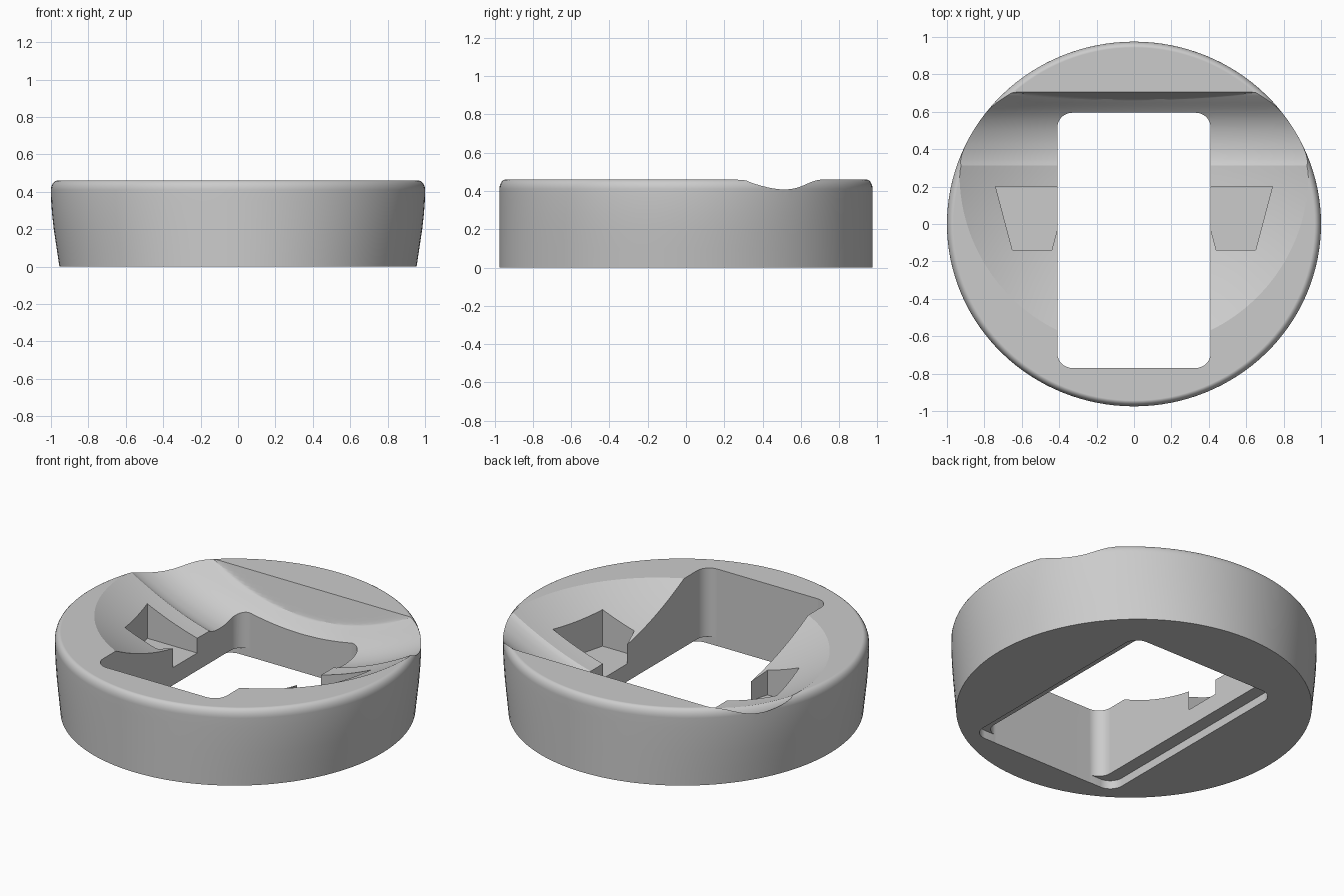
import bpy, bmesh, math
from mathutils import Vector

if "Cube" in bpy.data.objects:
    bpy.data.objects.remove(bpy.data.objects["Cube"])

TOP = 0.46

grey = bpy.data.materials.new("neutral_grey")
grey.use_nodes = True
grey.diffuse_color = (0.6, 0.6, 0.6, 1)
grey.node_tree.nodes["Principled BSDF"].inputs["Base Color"].default_value = (0.6, 0.6, 0.6, 1)


def new_object(name, bm):
    bmesh.ops.recalc_face_normals(bm, faces=bm.faces)
    mesh = bpy.data.meshes.new(name)
    bm.to_mesh(mesh)
    bm.free()
    mesh.materials.append(grey)
    obj = bpy.data.objects.new(name, mesh)
    bpy.context.collection.objects.link(obj)
    return obj


def loft(name, rings):
    """Skin equal-length closed rings and cap both ends."""
    bm = bmesh.new()
    loops = [[bm.verts.new(p) for p in ring] for ring in rings]
    for a, b in zip(loops, loops[1:]):
        for i in range(len(a)):
            j = (i + 1) % len(a)
            bm.faces.new((a[i], a[j], b[j], b[i]))
    bm.faces.new(loops[0])
    bm.faces.new(loops[-1])
    return new_object(name, bm)


def prism(name, outline, z0, z1):
    return loft(name, [[(x, y, z) for x, y in outline] for z in (z0, z1)])


def rounded_rect(x0, x1, y0, y1, r, steps=8):
    pts = []
    corners = ((x1 - r, y1 - r), (x0 + r, y1 - r), (x0 + r, y0 + r), (x1 - r, y0 + r))
    for q, (cx, cy) in enumerate(corners):
        for i in range(steps + 1):
            a = (q + i / steps) * math.pi / 2
            pts.append((cx + r * math.cos(a), cy + r * math.sin(a)))
    return pts


def ellipse(rx, ry, z, n=128):
    return [(rx * math.cos(2 * math.pi * i / n), ry * math.sin(2 * math.pi * i / n), z)
            for i in range(n)]


# Body: round foot flaring sideways to a rounded top rim
profile = [(0, 0.955, 0.975), (0.1, 0.97, 0.975), (0.2, 0.985, 0.975),
           (0.28, 0.994, 0.975), (0.35, 0.999, 0.975)]
for i in range(7):
    a = i / 6 * math.pi / 2
    inset = 0.035 * (1 - math.cos(a))
    profile.append((TOP - 0.05 + 0.05 * math.sin(a), 1 - inset, 0.975 - 0.9 * inset))
body = loft("ring_body", [ellipse(rx, ry, z) for z, rx, ry in profile])

# Dish surface: shallow bowl, cross trough behind it, steep back wall
TROUGH = [(0.3, 0.192), (0.36, 0.17), (0.45, 0.168), (0.53, 0.187),
          (0.6, 0.228), (0.67, 0.3), (0.72, 0.345)]


def trough_height(y):
    for (y0, h0), (y1, h1) in zip(TROUGH, TROUGH[1:]):
        if y <= y1:
            t = (y - y0) / (y1 - y0)
            return h0 + (h1 - h0) * t
    return TROUGH[-1][1]


def smooth_trough(y):
    return sum(trough_height(max(0.3, y + d * 0.015)) for d in range(-2, 3)) / 5


def dish_height(x, y):
    if y < 0.315:
        return 0.19 + 0.31 * (x * x + (y - 0.27) ** 2)
    z = 0.31 * x * x + smooth_trough(y)
    return max(z, TOP + 0.001 - (0.705 - y) * 4.3)


def span(a, b, n):
    return [a + (b - a) * i / n for i in range(n + 1)]


ys = span(-0.8, 0.314, 28) + span(0.33, 0.65, 20) + span(0.655, 0.705, 12)
xs = span(-1.1, 1.1, 56)
bm = bmesh.new()
grid = [[bm.verts.new((x, y, dish_height(x, y))) for x in xs] for y in ys]
for r0, r1 in zip(grid, grid[1:]):
    for i in range(len(xs) - 1):
        bm.faces.new((r0[i], r0[i + 1], r1[i + 1], r1[i]))
border = [e for e in bm.edges if e.is_boundary]
walls = bmesh.ops.extrude_edge_only(bm, edges=border)["geom"]
for v in walls:
    if isinstance(v, bmesh.types.BMVert):
        v.co.z = 1.5
bmesh.ops.holes_fill(bm, edges=[e for e in bm.edges if e.is_boundary], sides=0)
cutters = [new_object("dish_cutter", bm)]

# Through opening and the wider step on the underside
cutters.append(prism("opening_cutter", rounded_rect(-0.41, 0.41, -0.77, 0.595, 0.08), -0.5, 2))
cutters.append(prism("underside_step_cutter",
                     rounded_rect(-0.49, 0.49, -0.769, 0.594, 0.08), -0.5, 0.05))

# Dovetail pockets on both sides of the opening
for side, label in ((1, "left"), (-1, "right")):
    outline = [(side * x, y) for x, y in ((0.35, 0.2), (0.74, 0.2), (0.65, -0.14), (0.44, -0.14))]
    cutters.append(prism(label + "_pocket_cutter", outline, 0.155, 1.8))

bpy.context.view_layer.objects.active = body
body.select_set(True)
for cutter in cutters:
    cutter.hide_render = True
    mod = body.modifiers.new(cutter.name, "BOOLEAN")
    mod.operation = "DIFFERENCE"
    mod.solver = "EXACT"
    mod.object = cutter
    bpy.ops.object.modifier_apply(modifier=mod.name)
for cutter in cutters:
    bpy.data.objects.remove(cutter)

# Smooth walls with crisp cut edges
bpy.ops.object.select_all(action="DESELECT")
body.select_set(True)
bpy.ops.object.shade_smooth_by_angle(angle=math.radians(25))
weighted = body.modifiers.new("flat_faces", "WEIGHTED_NORMAL")
weighted.keep_sharp = True
